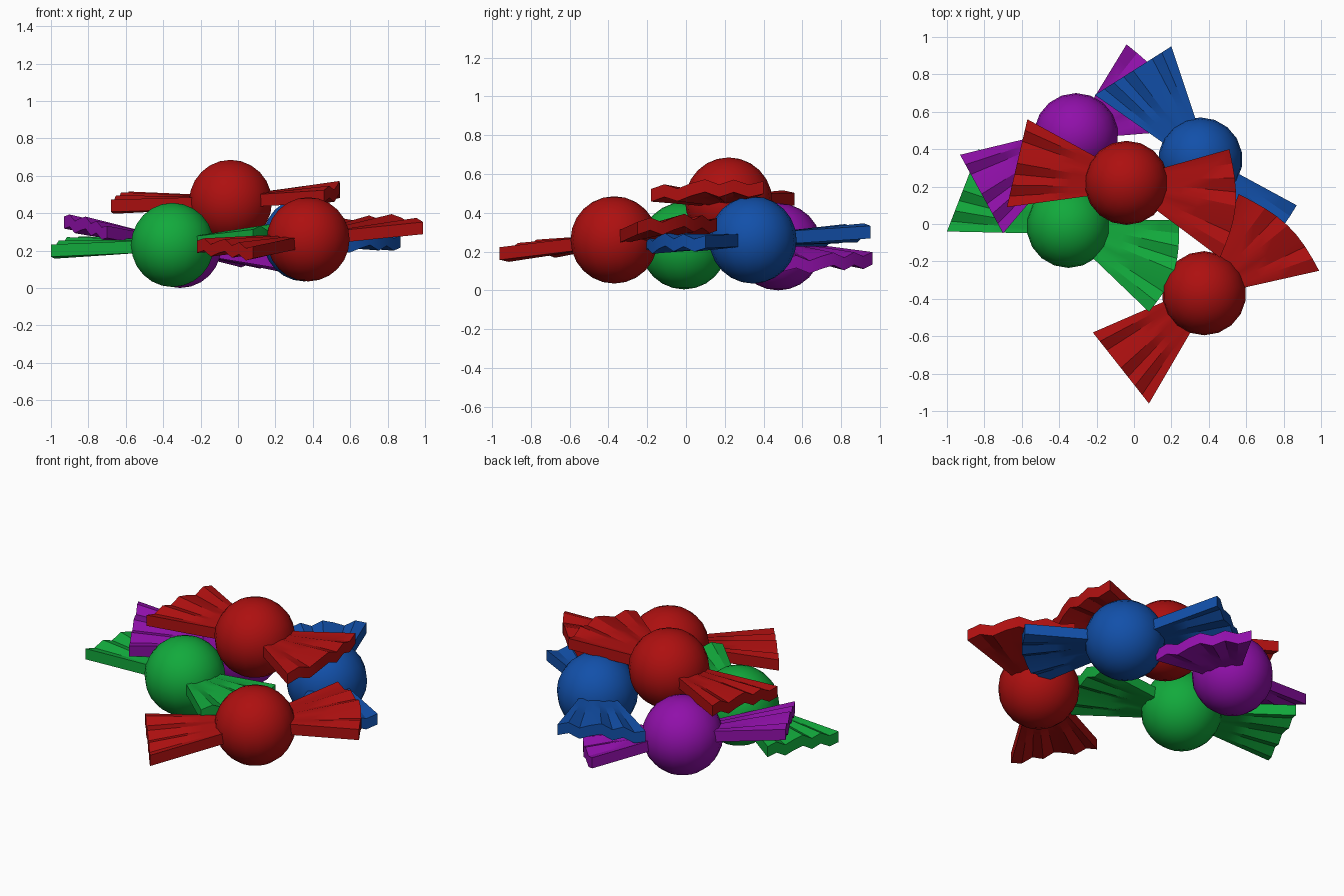
import bpy, bmesh, math
from mathutils import Vector

cube = bpy.data.objects.get("Cube")
if cube:
    bpy.data.objects.remove(cube)


def material(name, rgb):
    m = bpy.data.materials.new(name)
    m.use_nodes = True
    m.diffuse_color = (*rgb, 1)
    m.node_tree.nodes["Principled BSDF"].inputs["Base Color"].default_value = (*rgb, 1)
    return m


RED = material("red wrapper", (0.42, 0.005, 0.005))
GREEN = material("green wrapper", (0.006, 0.4, 0.045))
BLUE = material("blue wrapper", (0.006, 0.08, 0.4))
PURPLE = material("purple wrapper", (0.28, 0.005, 0.4))

RADIUS, THICK = 0.225, 0.065
FOLDS = (0, 0.7, -0.5, 0.4, 1, -0.3, 0.6, -0.6, 0)   # pleat heights across a wing
STEPS = 5


def finish(name, bm, mat, angle):
    bmesh.ops.recalc_face_normals(bm, faces=bm.faces)
    me = bpy.data.meshes.new(name)
    bm.to_mesh(me)
    bm.free()
    me.materials.append(mat)
    ob = bpy.data.objects.new(name, me)
    bpy.context.collection.objects.link(ob)
    bpy.ops.object.select_all(action="DESELECT")
    ob.select_set(True)
    bpy.context.view_layer.objects.active = ob
    bpy.ops.object.shade_smooth_by_angle(angle=math.radians(angle))


def ball(name, centre, mat):
    bm = bmesh.new()
    bmesh.ops.create_uvsphere(bm, u_segments=18, v_segments=12, radius=RADIUS)
    bmesh.ops.translate(bm, verts=bm.verts, vec=centre)
    finish(name, bm, mat, 60)


def wing(name, centre, a, b, bulge, mat):
    """Pleated slab fanning out from the ball to the outer corners a and b."""
    c, a, b = Vector(centre), Vector(a), Vector(b)
    out = (a + b) / 2 - c
    out.normalize()
    side = (b - a).normalized()
    root = c + out * 0.12
    ra, rb = root - side * 0.085, root + side * 0.085
    bm = bmesh.new()
    rings = []
    for i in range(STEPS + 1):
        t = i / STEPS
        flare = t ** 1.12
        top, low = [], []
        for j, fold in enumerate(FOLDS):
            u = j / (len(FOLDS) - 1)
            p = ra.lerp(rb, u).lerp(a.lerp(b, u), flare)
            p += out * bulge * t * math.sin(math.pi * u)
            p.z += fold * 0.024 * t
            half = Vector((0, 0, THICK / 2))
            top.append(bm.verts.new(p + half))
            low.append(bm.verts.new(p - half))
        rings.append(top + low[::-1])
    n = len(rings[0])
    for r, s in zip(rings, rings[1:]):
        for k in range(n):
            bm.faces.new((r[k], r[(k + 1) % n], s[(k + 1) % n], s[k]))
    # End caps, one quad per pleat
    for r in (rings[0], rings[-1]):
        for k in range(len(FOLDS) - 1):
            bm.faces.new((r[k], r[k + 1], r[n - 2 - k], r[n - 1 - k]))
    finish(name, bm, mat, 30)


# name, material, ball centre, straight wing corners, bulging wing corners
SWEETS = [
    ("top_red", RED, (-0.04, 0.22, 0.46),
     ((-0.57, 0.56, 0.47), (-0.68, 0.09, 0.44)), ((0.46, -0.18, 0.49), (0.51, 0.40, 0.53))),
    ("front_red", RED, (0.375, -0.37, 0.26),
     ((-0.22, -0.58, 0.22), (0.08, -0.96, 0.19)), ((0.99, -0.25, 0.32), (0.56, 0.16, 0.34))),
    ("green", GREEN, (-0.35, -0.01, 0.23),
     ((-0.83, 0.40, 0.23), (-1.0, -0.04, 0.20)), ((0.08, -0.47, 0.28), (0.24, 0.02, 0.29))),
    ("purple", PURPLE, (-0.31, 0.475, 0.225),
     ((-0.93, 0.37, 0.35), (-0.70, -0.05, 0.30)), ((0.26, 0.50, 0.13), (-0.04, 0.96, 0.165))),
    ("blue", BLUE, (0.355, 0.345, 0.26),
     ((0.20, 0.95, 0.30), (-0.21, 0.69, 0.27)), ((0.47, -0.22, 0.23), (0.87, 0.10, 0.25))),
]

for name, mat, centre, straight, bulging in SWEETS:
    ball(name + "_sweet", centre, mat)
    wing(name + "_wrapper_end_a", centre, *straight, 0.0, mat)
    wing(name + "_wrapper_end_b", centre, *bulging, 0.06, mat)
